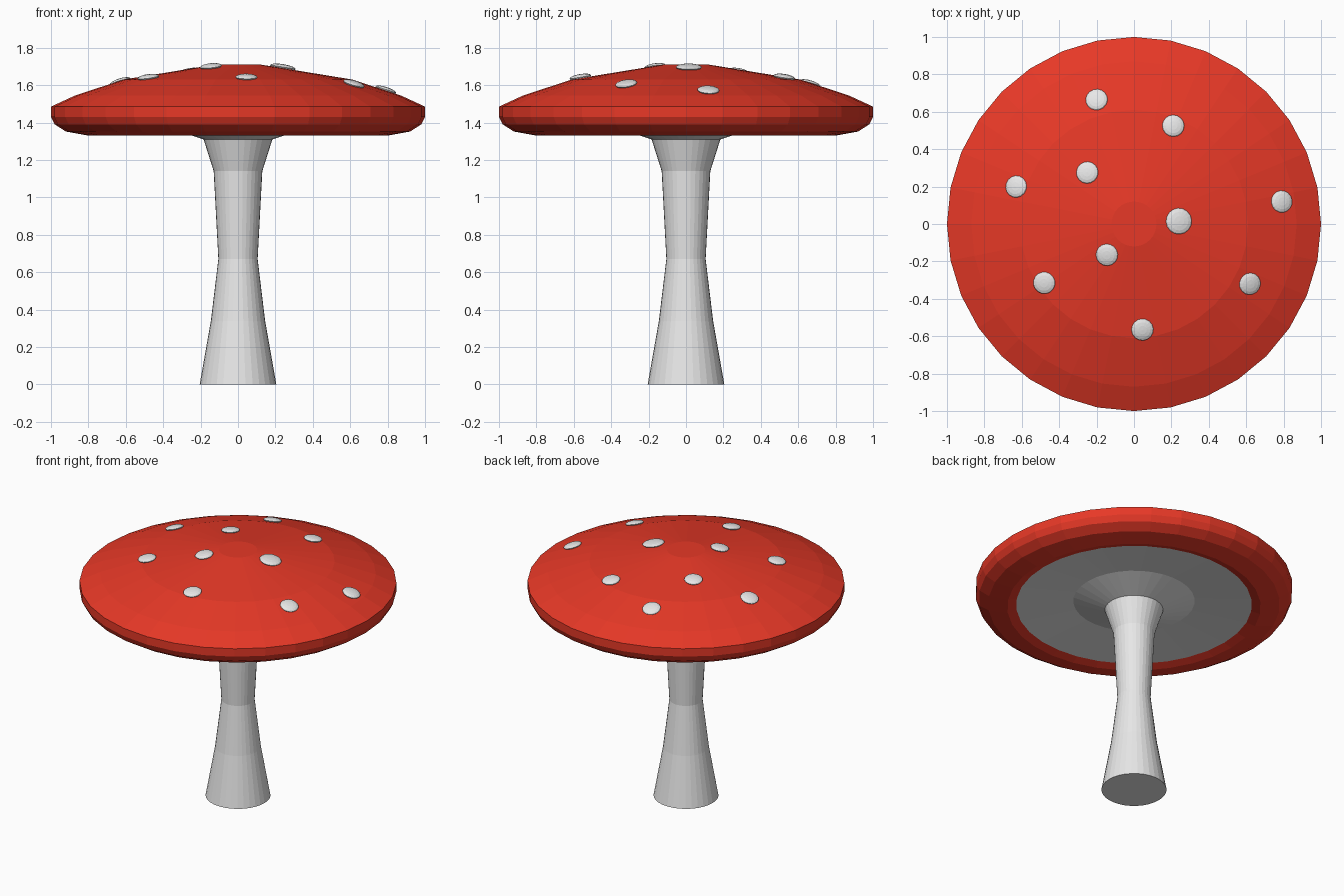
import bpy, bmesh, math
from mathutils import Vector, Matrix

if "Cube" in bpy.data.objects:
    bpy.data.objects.remove(bpy.data.objects["Cube"])

SIDES = 32


def material(name, rgb):
    m = bpy.data.materials.new(name)
    m.diffuse_color = (*rgb, 1)
    m.use_nodes = True
    m.node_tree.nodes["Principled BSDF"].inputs["Base Color"].default_value = m.diffuse_color
    return m


red = material("cap red", (0.8, 0.04, 0.02))
white = material("pale flesh", (0.8, 0.8, 0.8))


def finish(bm, name, mat):
    bmesh.ops.recalc_face_normals(bm, faces=bm.faces)
    me = bpy.data.meshes.new(name)
    bm.to_mesh(me)
    bm.free()
    me.materials.append(mat)
    ob = bpy.data.objects.new(name, me)
    bpy.context.collection.objects.link(ob)
    return ob


def lathe(profile, name, mat, cap_ends):
    """Revolve (radius, height) points; cap_ends closes (first, last) ring."""
    bm = bmesh.new()
    rings = []
    for r, z in profile:
        rings.append([bm.verts.new((r * math.cos(a), r * math.sin(a), z))
                      for a in (2 * math.pi * i / SIDES for i in range(SIDES))])
    for a, b in zip(rings, rings[1:]):
        for i in range(SIDES):
            j = (i + 1) % SIDES
            bm.faces.new((a[i], a[j], b[j], b[i]))
    if cap_ends[0]:
        bm.faces.new(rings[0][::-1])
    if cap_ends[1]:
        bm.faces.new(rings[-1])
    # open or closed, wind the faces outward from the profile order
    return finish(bm, name, mat)


# Cap: rolled rim below, shallow dome above
dome = [(1.0, 1.485), (0.87, 1.545), (0.61, 1.63), (0.12, 1.71)]
lathe([(0.744, 1.347), (0.80, 1.33), (0.92, 1.352), (0.98, 1.39), (1.0, 1.43)] + dome,
      "cap", red, (False, True))

# Stem flaring out into the underside of the cap
lathe([(0.205, 0), (0.145, 0.34), (0.105, 0.67), (0.13, 1.14), (0.184, 1.31),
       (0.383, 1.375), (0.744, 1.347)], "stem_and_underside", white, (True, False))


# Spots: flattened balls lying on the dome
def surface(r):
    for (r0, z0), (r1, z1) in zip(dome, dome[1:]):
        if r >= r1:
            slope = (z1 - z0) / (r1 - r0)
            return z0 + (r - r0) * slope, slope
    return dome[-1][1], 0


spots = [(-0.20, 0.665), (0.21, 0.525), (-0.25, 0.275), (-0.63, 0.20), (0.24, 0.015),
         (0.79, 0.12), (-0.145, -0.165), (-0.48, -0.315), (0.62, -0.32), (0.045, -0.565)]
bm = bmesh.new()
for x, y in spots:
    r = math.hypot(x, y)
    z, slope = surface(r)
    normal = Vector((-slope * x / r, -slope * y / r, 1)).normalized()
    size = 0.07 if (x, y) == (0.24, 0.015) else 0.059
    tilt = normal.to_track_quat('Z', 'Y').to_matrix().to_4x4()
    bmesh.ops.create_uvsphere(
        bm, u_segments=16, v_segments=8, radius=1,
        matrix=Matrix.Translation((x, y, z + 0.006)) @ tilt
        @ Matrix.Diagonal((size, size, 0.016, 1)))
finish(bm, "cap_spots", white)
